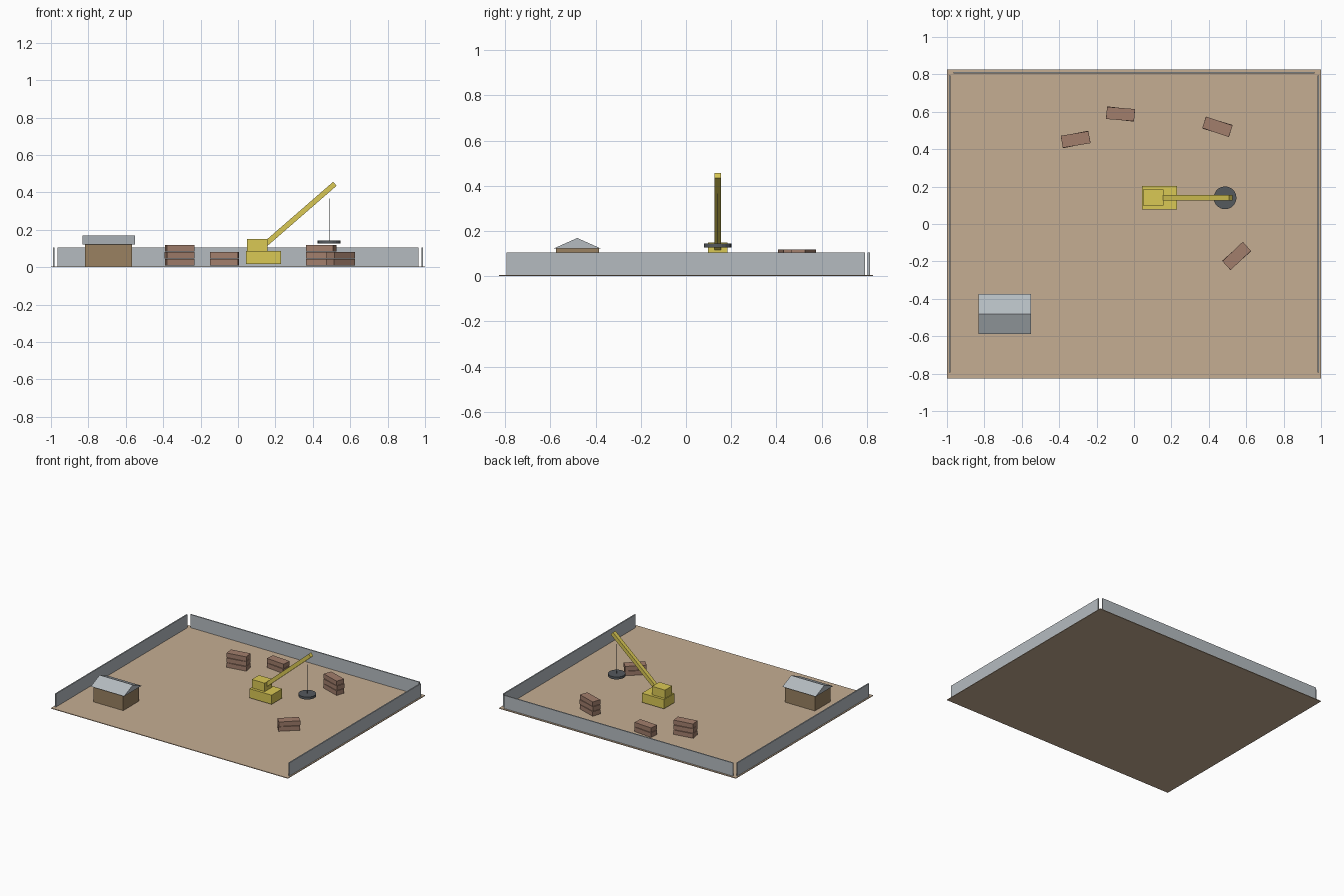
import bpy, bmesh
from math import radians, cos, sin
from mathutils import Matrix, Vector

if "Cube" in bpy.data.objects:
    bpy.data.objects.remove(bpy.data.objects["Cube"])


def mat(name, r, g, b):
    m = bpy.data.materials.new(name)
    m.diffuse_color = (r, g, b, 1)
    m.use_nodes = True
    m.node_tree.nodes["Principled BSDF"].inputs["Base Color"].default_value = m.diffuse_color
    return m


SAND = mat("sand", 0.56, 0.42, 0.29)
STEEL = mat("sheet_steel", 0.46, 0.50, 0.53)
WOOD = mat("wood", 0.32, 0.22, 0.12)
BRICK = mat("brick", 0.36, 0.21, 0.15)
YELLOW = mat("yellow_paint", 0.70, 0.58, 0.09)
DARK = mat("dark_iron", 0.09, 0.10, 0.11)


def finish(name, bm, material):
    bmesh.ops.recalc_face_normals(bm, faces=bm.faces)
    me = bpy.data.meshes.new(name)
    bm.to_mesh(me)
    bm.free()
    me.materials.append(material)
    ob = bpy.data.objects.new(name, me)
    bpy.context.collection.objects.link(ob)
    return ob


def add_box(bm, center, size, rot=Matrix.Identity(4)):
    m = Matrix.Translation(center) @ rot @ Matrix.Diagonal((*size, 1))
    bmesh.ops.create_cube(bm, size=1, matrix=m)


def box(name, x, y, z, material):
    """Box from (min, max) ranges."""
    bm = bmesh.new()
    r = (x, y, z)
    add_box(bm, [(a + b) / 2 for a, b in r], [b - a for a, b in r])
    return finish(name, bm, material)


def cylinder(name, x, y, z, radius, sides, material):
    bm = bmesh.new()
    bmesh.ops.create_cone(bm, cap_ends=True, segments=sides, radius1=radius, radius2=radius,
                          depth=z[1] - z[0],
                          matrix=Matrix.Translation((x, y, (z[0] + z[1]) / 2)))
    return finish(name, bm, material)


# Ground slab and three fence panels (front is open)
box("ground", (-1, 1), (-0.827, 0.827), (0, 0.005), SAND)
box("back_fence", (-0.966, 0.966), (0.804, 0.813), (0.005, 0.105), STEEL)
for side, s in (("left", -1), ("right", 1)):
    x = sorted((s * 0.981, s * 0.99))
    box(side + "_fence", x, (-0.795, 0.793), (0.005, 0.105), STEEL)

# Shed with gable roof
box("shed_walls", (-0.818, -0.566), (-0.576, -0.386), (0.005, 0.122), WOOD)
bm = bmesh.new()
gable = [bm.verts.new((-0.832, y, z)) for y, z in
         ((-0.587, 0.122), (-0.375, 0.122), (-0.481, 0.169))]
face = bm.faces.new(gable)
ext = bmesh.ops.extrude_face_region(bm, geom=[face], use_keep_orig=True)
bmesh.ops.translate(bm, vec=(0.281, 0, 0),
                    verts=[g for g in ext["geom"] if isinstance(g, bmesh.types.BMVert)])
finish("shed_roof", bm, STEEL)

# Stacked bricks: x, y, angle, layer count
for n, (x, y, ang, layers) in enumerate(((-0.312, 0.452, 10, 3), (-0.072, 0.588, -6, 2),
                                         (0.446, 0.520, -18, 3), (0.549, -0.171, 42, 2))):
    bm = bmesh.new()
    for i in range(layers):
        turn = ang + (1.5 if i % 2 else -0.5)
        add_box(bm, (x, y, 0.0265 + 0.0375 * i), (0.15, 0.065, 0.034),
                Matrix.Rotation(radians(turn), 4, 'Z'))
    finish(f"brick_stack_{n + 1}", bm, BRICK)

# Crane: base, cab and inclined boom
box("crane_base", (0.043, 0.23), (0.077, 0.204), (0.016, 0.086), YELLOW)
box("crane_cab", (0.048, 0.157), (0.098, 0.184), (0.086, 0.15), YELLOW)
pitch = radians(41)
length = 0.487
tip = Vector((0.518, 0.14, 0.446))
bm = bmesh.new()
add_box(bm, tip - Vector((cos(pitch), 0, sin(pitch))) * length / 2,
        (length, 0.03, 0.028), Matrix.Rotation(-pitch, 4, 'Y'))
finish("crane_boom", bm, YELLOW)

# Cable and hanging disc
cylinder("cable", 0.487, 0.14, (0.14, 0.366), 0.0016, 6, DARK)
cylinder("lifting_disc", 0.487, 0.14, (0.126, 0.144), 0.061, 20, DARK)
